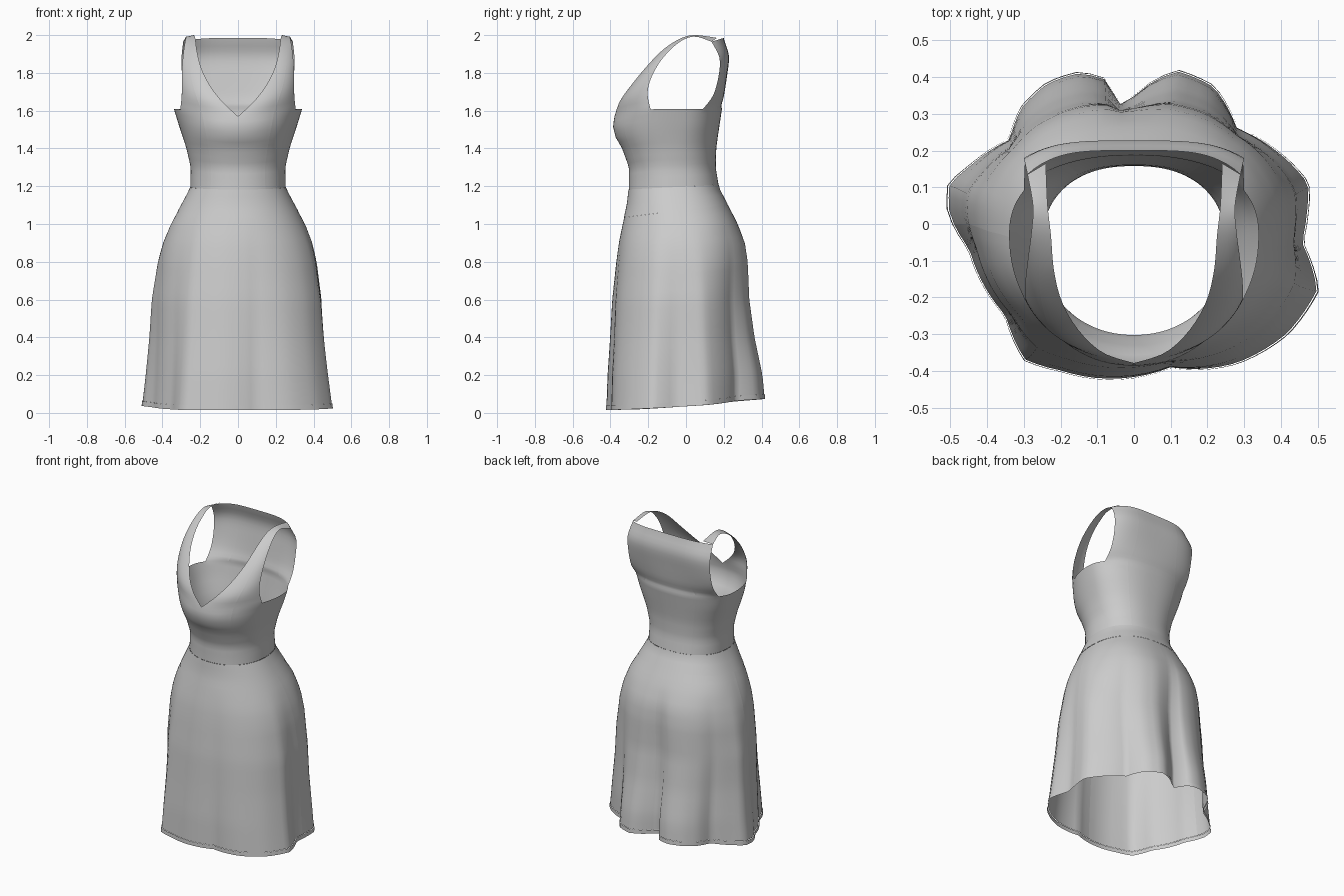
import bpy
import bmesh
import math
from mathutils import Vector

cube = bpy.data.objects.get("Cube")
if cube:
    bpy.data.objects.remove(cube, do_unlink=True)

cloth = bpy.data.materials.new("grey_cloth")
cloth.use_nodes = True
GREY = (0.6, 0.6, 0.6, 1.0)
cloth.diffuse_color = GREY
cloth.node_tree.nodes["Principled BSDF"].inputs["Base Color"].default_value = GREY

COLS = 96
# Body profile: height, half width, front depth, back depth, depth of the widest point
PROFILE = [(0, .49, -.415, .41, 0), (.2, .472, -.41, .395, 0), (.4, .457, -.398, .357, 0),
           (.6, .448, -.388, .333, 0), (.8, .42, -.368, .328, -.01), (.9, .395, -.355, .314, -.02),
           (1, .355, -.335, .275, -.03), (1.1, .3, -.312, .222, -.05),
           (1.19, .252, -.302, .175, -.06), (1.3, .25, -.302, .157, -.06),
           (1.4, .273, -.338, .16, -.05), (1.46, .292, -.373, .168, -.04),
           (1.52, .312, -.387, .177, -.03), (1.62, .343, -.37, .192, -.03)]
# Wavy outline of the skirt hem
HEM = [(-.02, -.42), (.1, -.39), (.28, -.38), (.42, -.3), (.505, -.18), (.46, -.05), (.475, .03),
       (.48, .11), (.39, .2), (.28, .26), (.22, .38), (.12, .425), (.02, .37), (-.03, .31),
       (-.08, .4), (-.15, .42), (-.24, .39), (-.31, .32), (-.34, .23), (-.45, .16), (-.51, .11),
       (-.51, .03), (-.45, -.07), (-.35, -.25), (-.3, -.37), (-.2, -.4)]


def polar(x, y):
    return math.atan2(x, -y) % math.tau


HEM_POLAR = sorted((polar(x, y), math.hypot(x, y)) for x, y in HEM)


def hem_radius(angle):
    a = HEM_POLAR
    ring = [(a[-1][0] - math.tau, a[-1][1])] + a + [(a[0][0] + math.tau, a[0][1])]
    for (a0, r0), (a1, r1) in zip(ring, ring[1:]):
        if a0 <= angle <= a1:
            return r0 + (r1 - r0) * (angle - a0) / (a1 - a0)
    return a[0][1]


def power(v, n):
    return math.copysign(abs(v) ** (2 / n), v)


def body(theta, z):
    """Point on the plain body shape, angle measured from the front."""
    for p, q in zip(PROFILE, PROFILE[1:]):
        if z <= q[0]:
            break
    _, w, f, b, mid = Vector(p).lerp(Vector(q), (z - p[0]) / (q[0] - p[0]))
    front = math.cos(theta) > 0
    n = 2.1 if front else 2.3
    y = mid + (mid - f if front else b - mid) * -power(math.cos(theta), n)
    return Vector((w * power(math.sin(theta), n), y, z))


def skirt(theta, z):
    """Body shape that takes on the folds of the hem lower down."""
    p, q = body(theta, z), body(theta, 0)
    ratio = hem_radius(polar(q.x, q.y)) / math.hypot(q.x, q.y)
    k = 1 + (ratio - 1) * max(0, 1 - z) ** 0.85
    return Vector((p.x * k, p.y * k, z))


def raised(shape):
    """Shape lifted slightly for a sewn-on band."""
    return lambda theta, z: shape(theta, z) * 1.006 - Vector((0, 0, z * .006))


def spline(points, t):
    """Smooth curve through points, t from 0 to 1."""
    u = t * (len(points) - 1)
    i = min(int(u), len(points) - 2)
    u -= i
    p1, p2 = points[i], points[i + 1]
    p0, p3 = points[max(i - 1, 0)], points[min(i + 2, len(points) - 1)]
    return (p1 * 2 + (p2 - p0) * u + (p0 * 2 - p1 * 5 + p2 * 4 - p3) * u * u
            + (p1 * 3 - p0 - p2 * 3 + p3) * u ** 3) / 2


def sheet(name, *grids):
    """Smooth cloth panel from one or more grids of points, welded together."""
    bm = bmesh.new()
    for rows in grids:
        v = [[bm.verts.new(p) for p in row] for row in rows]
        for low, high in zip(v, v[1:]):
            for c in range(len(low) - 1):
                bm.faces.new((low[c], low[c + 1], high[c + 1], high[c]))
    bmesh.ops.remove_doubles(bm, verts=bm.verts, dist=1e-4)
    mesh = bpy.data.meshes.new(name)
    bm.to_mesh(mesh)
    bm.free()
    mesh.materials.append(cloth)
    mesh.shade_smooth()
    bpy.context.collection.objects.link(bpy.data.objects.new(name, mesh))


def wrap(shape, low, high, c0, c1, steps):
    """Grid around the body between two height rules and two columns."""
    angles = [c * math.tau / COLS for c in range(c0, c1 + 1)]
    return [[shape(a, low(a) + (high(a) - low(a)) * r / steps) for a in angles]
            for r in range(steps + 1)]


# Height of each horizontal seam around the dress
def hem_low(a):
    return .015 + .06 * ((1 - math.cos(a)) / 2) ** 1.6


def hem_top(a):
    return hem_low(a) + .025


def band_low(a):
    return 1.07 - .035 * math.cos(a)


def band_top(a):
    return 1.195 - .012 * math.cos(a)


def chest_top(a):
    return 1.61 - .04 * max(0, math.cos(a)) ** 3


# Skirt in four panels, hem and waistband
quarter = COLS // 4
for i, label in enumerate(("front_left", "back_left", "back_right", "front_right")):
    sheet("skirt_" + label, wrap(skirt, hem_top, band_low, i * quarter, (i + 1) * quarter, 24))
sheet("hem_band", wrap(raised(skirt), hem_low, hem_top, 0, COLS, 1))
sheet("waistband", wrap(raised(body), band_low, band_top, 0, COLS, 4))

# Columns of the vertical bodice seams and the armhole ends
DART, ARM_FRONT, ARM_BACK, BACK_SEAM = 9, 17, 32, 40


def chest_ring(c):
    a = c * math.tau / COLS
    return body(a, chest_top(a))


# Upper front running into the shoulder strap
base = [chest_ring(c) for c in range(ARM_FRONT + 1)]
neck = [base[0]] + [Vector(p) for p in (
    (.085, -.35, 1.65), (.15, -.29, 1.735), (.196, -.212, 1.83), (.218, -.125, 1.92),
    (.226, -.03, 1.982), (.235, .05, 2), (.24, .165, 1.985))]
arm = [base[-1]] + [Vector(p) for p in (
    (.298, -.203, 1.68), (.297, -.193, 1.75), (.295, -.15, 1.84), (.288, -.09, 1.915),
    (.279, -.02, 1.972), (.275, .05, 1.992), (.29, .135, 1.965))]
STEPS = 24
front = []
for r in range(STEPS + 1):
    t = r / STEPS
    n, a = spline(neck, t), spline(arm, t)
    front.append([n.lerp(a, c / ARM_FRONT)
                  + (p - base[0].lerp(base[-1], c / ARM_FRONT)) * (1 - t) ** 2.5
                  for c, p in enumerate(base)])


def front_part(c0, c1, s):
    """Columns of the upper front, on the left (1) or mirrored (-1)."""
    return [[Vector((p.x * s, p.y, p.z)) for p in row[c0:c1 + 1]][::s] for row in front]


# Upper back between the armholes
base = [chest_ring(c) for c in range(ARM_BACK, COLS - ARM_BACK + 1)]
edge = [base[0]] + [Vector(p) for p in (
    (.298, .143, 1.68), (.297, .172, 1.78), (.299, .177, 1.88), (.29, .135, 1.965))]
last = len(base) - 1
back = []
for r in range(17):
    t = r / 16
    e = spline(edge, t)
    m = Vector((-e.x, e.y, e.z))
    row = []
    for c, p in enumerate(base):
        s = c / last
        bulge = (p - base[0].lerp(base[-1], s)) * (1 - t) ** 3
        arch = 1 - abs(2 * s - 1) ** 4
        row.append(e.lerp(m, s) + bulge + Vector((0, .065 * t, .02 * t ** 3)) * arch)
    back.append(row)


def back_part(c0, c1):
    return [row[c0:c1 + 1] for row in back]


# Bodice panels, each welded from its lower and upper halves
def lower(c0, c1):
    return wrap(body, band_top, chest_top, c0, c1, 14)


seam = BACK_SEAM - ARM_BACK
sheet("bodice_front", lower(-DART, DART), front_part(0, DART, 1), front_part(0, DART, -1))
sheet("bodice_back", lower(BACK_SEAM, COLS - BACK_SEAM), back_part(seam, last - seam))
sheet("bodice_side_left", lower(DART, BACK_SEAM),
      front_part(DART, ARM_FRONT, 1), back_part(0, seam))
sheet("bodice_side_right", lower(COLS - BACK_SEAM, COLS - DART),
      front_part(DART, ARM_FRONT, -1), back_part(last - seam, last))
